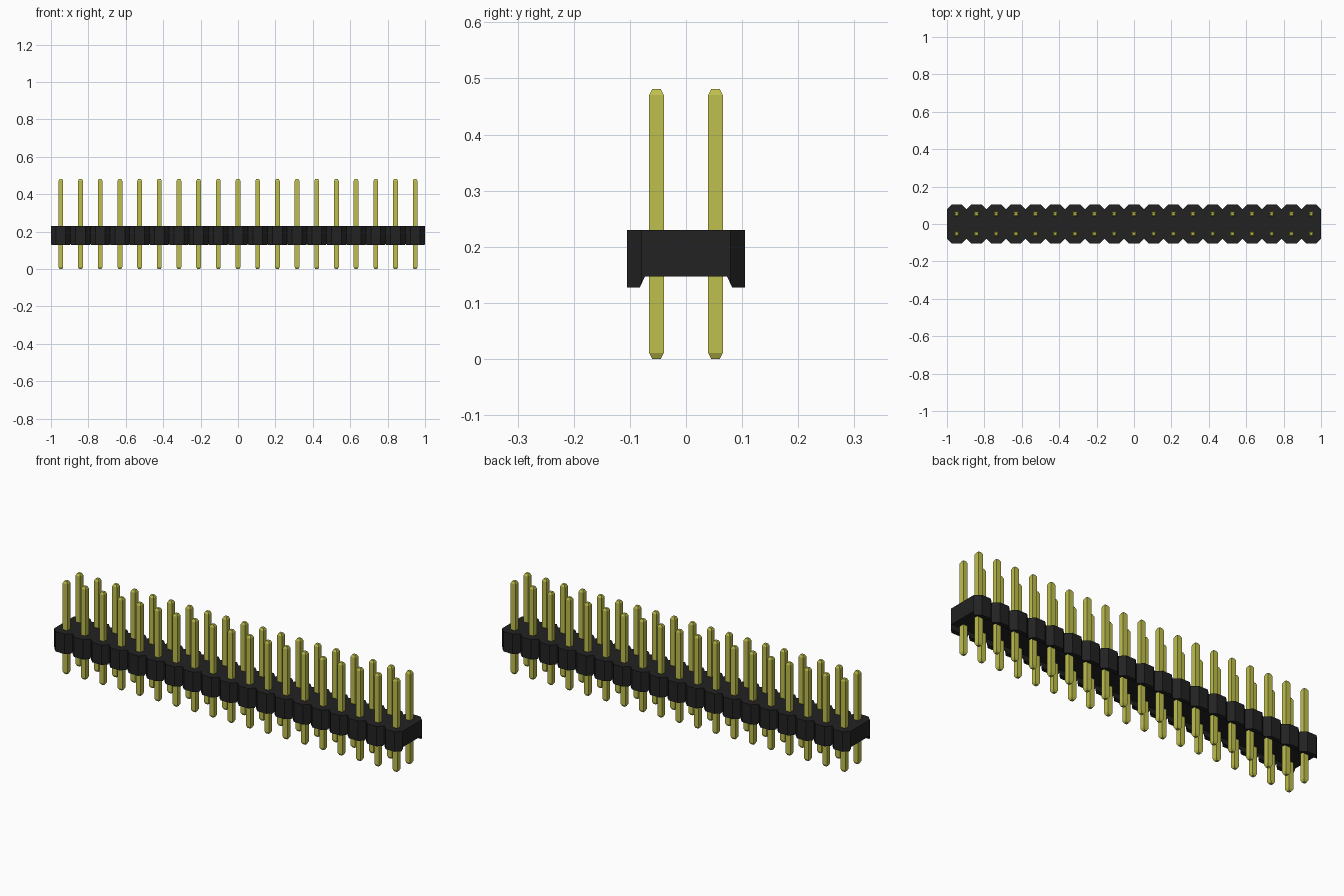
import bpy, bmesh

if "Cube" in bpy.data.objects:
    bpy.data.objects.remove(bpy.data.objects["Cube"], do_unlink=True)

COUNT = 19
PITCH = 2 / COUNT
CHAMFER = PITCH / 4
HEIGHT = 0.481


def material(name, rgb, roughness):
    m = bpy.data.materials.new(name)
    m.use_nodes = True
    m.diffuse_color = (*rgb, 1)
    bsdf = m.node_tree.nodes["Principled BSDF"]
    bsdf.inputs["Base Color"].default_value = (*rgb, 1)
    bsdf.inputs["Roughness"].default_value = roughness
    return m


def loft(name, rings, mat=None):
    """Join matching rings of points with quads and cap both ends."""
    bm = bmesh.new()
    loops = [[bm.verts.new(p) for p in ring] for ring in rings]
    n = len(rings[0])
    for a, b in zip(loops, loops[1:]):
        for i in range(n):
            j = (i + 1) % n
            bm.faces.new((a[i], a[j], b[j], b[i]))
    bm.faces.new(loops[0])
    bm.faces.new(loops[-1])
    bmesh.ops.recalc_face_normals(bm, faces=bm.faces)
    mesh = bpy.data.meshes.new(name)
    bm.to_mesh(mesh)
    bm.free()
    obj = bpy.data.objects.new(name, mesh)
    bpy.context.collection.objects.link(obj)
    if mat:
        mesh.materials.append(mat)
    return obj


black = material("black plastic", (0.016, 0.016, 0.016), 0.6)
gold = material("gold metal", (0.52, 0.52, 0.075), 0.4)

# Housing: scalloped outline, one chamfered cell for each pair of pins
edge = []
for i in range(COUNT):
    x = -1 + i * PITCH
    edge += [(x, PITCH - CHAMFER), (x + CHAMFER, PITCH), (x + PITCH - CHAMFER, PITCH)]
edge.append((1, PITCH - CHAMFER))
outline = edge + [(x, -y) for x, y in reversed(edge)]
housing = loft("housing", [[(x, y, z) for x, y in outline] for z in (0.127, 0.23)], black)

# Channel with sloping sides along the underside
channel = [(-0.086, 0.12), (0.086, 0.12), (0.073, 0.147), (-0.073, 0.147)]
cutter = loft("channel_cutter", [[(x, y, z) for y, z in channel] for x in (-1.1, 1.1)])
cutter.hide_render = True
cut = housing.modifiers.new("channel", "BOOLEAN")
cut.operation = "DIFFERENCE"
cut.solver = "EXACT"
cut.object = cutter
bpy.context.view_layer.objects.active = housing
bpy.ops.object.modifier_apply(modifier=cut.name)
bpy.data.objects.remove(cutter, do_unlink=True)

# Pins: square bars with tapered tips, one array for each row
profile = [(0.0075, 0), (0.013, 0.011), (0.013, HEIGHT - 0.011), (0.0075, HEIGHT)]
rings = [[(-r, -r, z), (r, -r, z), (r, r, z), (-r, r, z)] for r, z in profile]
for name, side in (("front_pins", -1), ("back_pins", 1)):
    row = loft(name, rings, gold)
    row.location = (-1 + PITCH / 2, side * PITCH / 2, 0)
    array = row.modifiers.new("row", "ARRAY")
    array.count = COUNT
    array.use_relative_offset = False
    array.use_constant_offset = True
    array.constant_offset_displace = (PITCH, 0, 0)
